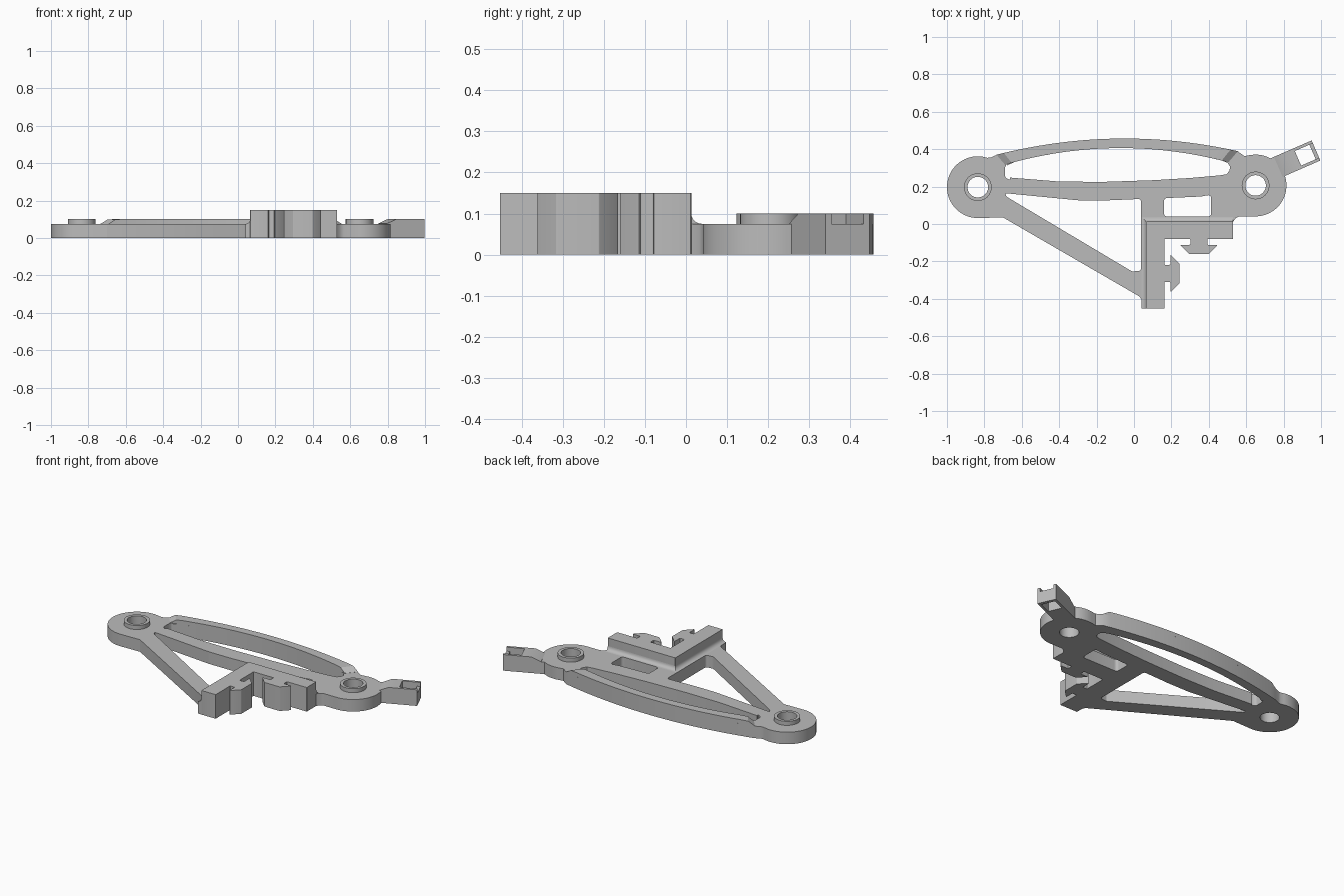
import bpy, bmesh
from math import cos, sin, radians, pi, tan
from mathutils import Vector

cube = bpy.data.objects.get("Cube")
if cube:
    bpy.data.objects.remove(cube, do_unlink=True)

grey = bpy.data.materials.new("light grey")
grey.use_nodes = True
colour = (0.5, 0.5, 0.5, 1)
grey.diffuse_color = colour
grey.node_tree.nodes["Principled BSDF"].inputs["Base Color"].default_value = colour

PLATE, RIM, TALL = 0.075, 0.1, 0.15
BOSS_R = 0.165
LEFT, RIGHT = Vector((-0.835, 0.197)), Vector((0.65, 0.206))


def finish(name, bm):
    bmesh.ops.remove_doubles(bm, verts=bm.verts, dist=0.00005)
    bmesh.ops.recalc_face_normals(bm, faces=bm.faces)
    mesh = bpy.data.meshes.new(name)
    bm.to_mesh(mesh)
    bm.free()
    mesh.materials.append(grey)
    obj = bpy.data.objects.new(name, mesh)
    bpy.context.collection.objects.link(obj)
    bpy.ops.object.select_all(action='DESELECT')
    obj.select_set(True)
    bpy.context.view_layer.objects.active = obj
    bpy.ops.object.shade_smooth_by_angle(angle=radians(30))


def extrude(name, loops, z0, z1):
    """Solid from a 2D outline; further loops are holes."""
    curve = bpy.data.curves.new(name, 'CURVE')
    curve.dimensions = '2D'
    curve.fill_mode = 'BOTH'
    curve.extrude = (z1 - z0) / 2
    for loop in loops:
        spline = curve.splines.new('POLY')
        spline.points.add(len(loop) - 1)
        for point, p in zip(spline.points, loop):
            point.co = (p[0], p[1], 0, 1)
        spline.use_cyclic_u = True
    temp = bpy.data.objects.new(name, curve)
    bpy.context.collection.objects.link(temp)
    graph = bpy.context.evaluated_depsgraph_get()
    mesh = bpy.data.meshes.new_from_object(temp.evaluated_get(graph))
    bm = bmesh.new()
    bm.from_mesh(mesh)
    bmesh.ops.translate(bm, verts=bm.verts, vec=(0, 0, (z0 + z1) / 2))
    bpy.data.objects.remove(temp, do_unlink=True)
    bpy.data.curves.remove(curve)
    bpy.data.meshes.remove(mesh)
    finish(name, bm)


def loft(name, sections):
    """Closed skin through matching cross-sections."""
    bm = bmesh.new()
    rings = [[bm.verts.new(p) for p in s] for s in sections]
    n = len(rings[0])
    for a, b in zip(rings, rings[1:]):
        for i in range(n):
            j = (i + 1) % n
            bm.faces.new((a[i], a[j], b[j], b[i]))
    bm.faces.new(rings[0])
    bm.faces.new(rings[-1])
    finish(name, bm)


def arc(centre, r, start, end, steps=28):
    angles = [radians(start + (end - start) * i / steps) for i in range(steps + 1)]
    return [centre + Vector((cos(a), sin(a))) * r for a in angles]


def circle(centre, r):
    return arc(centre, r, 0, 360, 48)[:-1]


def rounded(points, r, steps=5):
    """Round each corner of a polygon."""
    pts = [Vector(p) for p in points]
    out = []
    for i, p in enumerate(pts):
        a, b = pts[i - 1] - p, pts[(i + 1) % len(pts)] - p
        cut = min(r / tan(a.angle(b) / 2), a.length * 0.45, b.length * 0.45)
        s, e = p + a.normalized() * cut, p + b.normalized() * cut
        for k in range(steps + 1):
            t = k / steps
            out.append(s * (1 - t) ** 2 + p * 2 * t * (1 - t) + e * t * t)
    return out


def arch_outer(x):
    return Vector((x, 0.457 - 0.185 * (x + 0.05) ** 2))


def arch_inner(x):
    return Vector((x, 0.406 - 0.23 * (x + 0.07) ** 2))


def span(a, b, steps=28):
    return [a + (b - a) * i / steps for i in range(steps + 1)]


# Tilted end socket: u runs along the arm (0 at the tip), v across it
TIP = Vector((0.973, 0.393))
ALONG = Vector((cos(radians(23.5)), sin(radians(23.5))))
ACROSS = Vector((-ALONG.y, ALONG.x))
HALF, HOLE = 0.0585, 0.0425


def arm(u, v):
    return TIP + ALONG * u + ACROSS * v


def rect(u0, u1, v0, v1):
    return [arm(u0, v0), arm(u1, v0), arm(u1, v1), arm(u0, v1)]


# Flat plate with bosses, arch, struts and windows
L_X, L_Y, END_X, END_Y = 0.065, 0.013, 0.53, -0.453
outline = arc(LEFT, BOSS_R, 72, 270)
outline += [(-0.70, 0.035), (0.03, -0.388), (0.04, -0.404), (0.04, END_Y),
            (L_X, END_Y), (L_X, L_Y), (END_X, L_Y), (0.545, 0.032), (0.565, 0.041)]
outline += arc(RIGHT, BOSS_R, 270, 378)
outline += [arm(-0.205, -HALF), arm(0, -HALF), arm(0, HALF), arm(-0.24, HALF)]
outline += arc(RIGHT, BOSS_R, 62, 100, 10) + [(0.59, 0.363)]
outline += [arch_outer(x) for x in span(0.553, -0.73)] + [(-0.765, 0.356)]

upper_window = [arch_inner(x) for x in span(0.47, -0.64)]
upper_window += rounded([(-0.68, 0.325), (-0.69, 0.30), (-0.69, 0.25), (-0.66, 0.233)], 0.02)
upper_window += [(-0.4, 0.227), (-0.17, 0.225), (0.1, 0.234), (0.3, 0.246)]
upper_window += [(0.46, 0.26), (0.495, 0.266), (0.51, 0.285), (0.515, 0.305), (0.50, 0.327)]
lower_window = rounded([(-0.69, 0.165), (-0.68, 0.145), (-0.01, -0.254), (0.037, -0.25),
                        (0.037, 0.134), (-0.15, 0.126), (-0.29, 0.126), (-0.62, 0.158)], 0.015)
small_window = rounded([(0.16, 0.04), (0.413, 0.04), (0.413, 0.158), (0.36, 0.147),
                        (0.16, 0.138)], 0.02)
BORE = 0.055
extrude("frame_plate",
        [outline, upper_window, lower_window, small_window, circle(LEFT, BORE),
         circle(RIGHT, BORE), rect(-0.105, -0.02, -HOLE, HOLE)], 0, PLATE)

# Raised collars round the bores
for side, centre in (("left", RIGHT), ("right", LEFT)):
    extrude(side + "_collar", [circle(centre, 0.074), circle(centre, BORE)], PLATE, RIM)

# Raised rim along the arch, ramped at both ends
sections = []
for t in [0, 0.03] + span(0.06, 0.94, 30) + [0.97, 1]:
    o, i = arch_outer(-0.735 + 1.29 * t), arch_inner(-0.69 + 1.195 * t)
    top = PLATE + 0.0005 + (RIM - PLATE) * min(1, t / 0.032, (1 - t) / 0.032)
    sections.append([(i.x, i.y, PLATE), (o.x, o.y, PLATE), (o.x, o.y, top), (i.x, i.y, top)])
loft("arch_rim", sections)

# Socket top: ramped block and two side rails, open at the tip
sections = []
for u, top in ((-0.22, PLATE + 0.001), (-0.165, RIM), (-0.105, RIM)):
    a, b = arm(u, -HALF), arm(u, HALF)
    sections.append([(a.x, a.y, PLATE), (b.x, b.y, PLATE), (b.x, b.y, top), (a.x, a.y, top)])
loft("socket_ramp", sections)
for side, s in (("left", 1), ("right", -1)):
    extrude(side + "_socket_rail", [rect(-0.105, 0, s * HOLE, s * HALF)], PLATE, RIM)


# Tall corner bracket with two arrow-shaped clips
def clip(base, out, along):
    base, out, along = Vector(base), Vector(out), Vector(along)
    half = [(0, 0.046), (0.031, 0.046), (0.031, 0.102), (0.081, 0.052)]
    path = [(o, -a) for o, a in half] + [(o, a) for o, a in reversed(half)]
    return [base + out * o + along * a for o, a in path]


IN_X, IN_Y = 0.163, -0.08
bracket = [(L_X, END_Y), (IN_X, END_Y)]
bracket += clip((IN_X, -0.264), (1, 0), (0, 1))
bracket += [(IN_X, IN_Y)]
bracket += clip((0.347, IN_Y), (0, -1), (1, 0))
bracket += [(END_X, IN_Y), (END_X, L_Y), (L_X, L_Y)]
extrude("corner_bracket", [rounded(bracket, 0.004, 3)], 0, TALL)

# Concave fillet where the bracket rises from the plate
R = 0.025
profile = [(0, PLATE)]
for k in range(7):
    a = k / 6 * pi / 2
    profile.append((R - R * sin(a), PLATE + R - R * cos(a)))
loft("bracket_fillet",
     [[(x + dx * o, y + dy * o, z) for o, z in profile]
      for x, y, dx, dy in ((L_X, END_Y, -1, 0), (L_X, L_Y, -1, 1), (END_X, L_Y, 0, 1))])
